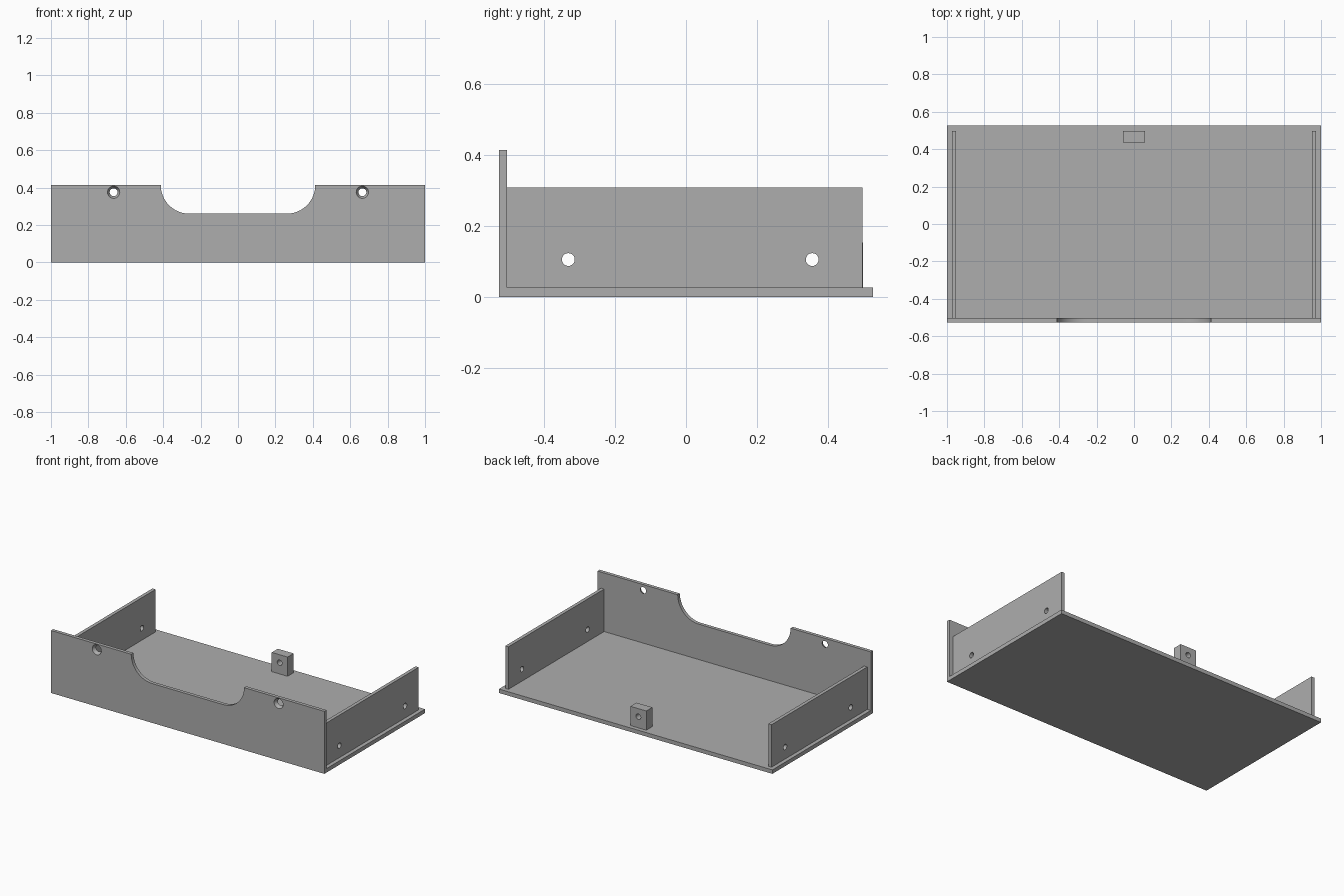
import bpy, bmesh, math
from mathutils import Matrix

if "Cube" in bpy.data.objects:
    bpy.data.objects.remove(bpy.data.objects["Cube"])

W, D = 1.0, 0.526          # half width and half depth
T = 0.026                  # floor thickness
WALL = 0.023               # wall thickness
FRONT_H, SIDE_H = 0.413, 0.307

grey = bpy.data.materials.new("grey plastic")
grey.diffuse_color = (0.42, 0.42, 0.42, 1)
grey.use_nodes = True
grey.node_tree.nodes["Principled BSDF"].inputs["Base Color"].default_value = grey.diffuse_color


def finish(name, bm):
    bmesh.ops.recalc_face_normals(bm, faces=bm.faces)
    mesh = bpy.data.meshes.new(name)
    bm.to_mesh(mesh)
    bm.free()
    mesh.materials.append(grey)
    ob = bpy.data.objects.new(name, mesh)
    bpy.context.collection.objects.link(ob)
    return ob


def box(name, x0, x1, y0, y1, z0, z1):
    bm = bmesh.new()
    m = Matrix.Translation(((x0 + x1) / 2, (y0 + y1) / 2, (z0 + z1) / 2)) \
        @ Matrix.Diagonal((x1 - x0, y1 - y0, z1 - z0, 1))
    bmesh.ops.create_cube(bm, size=1, matrix=m)
    return finish(name, bm)


def drill(ob, centre, axis, r0, r1, length):
    """Cut a round or tapered hole; r0 is on the low side of the axis."""
    bm = bmesh.new()
    turn = Matrix.Rotation(math.pi / 2, 4, 'Y') if axis == 'X' \
        else Matrix.Rotation(-math.pi / 2, 4, 'X')
    bmesh.ops.create_cone(bm, cap_ends=True, segments=32, radius1=r0, radius2=r1,
                          depth=length, matrix=Matrix.Translation(centre) @ turn)
    cutter = finish("hole_cutter", bm)
    mod = ob.modifiers.new("hole", 'BOOLEAN')
    mod.operation, mod.solver, mod.object = 'DIFFERENCE', 'EXACT', cutter
    bpy.context.view_layer.objects.active = ob
    bpy.ops.object.modifier_apply(modifier=mod.name)
    bpy.data.objects.remove(cutter)


def smooth(ob):
    bpy.ops.object.select_all(action='DESELECT')
    ob.select_set(True)
    bpy.context.view_layer.objects.active = ob
    bpy.ops.object.shade_smooth_by_angle(angle=math.radians(30))


# Floor plate
box("floor", -W, W, -D, D, 0, T)

# Front wall: right half of the outline with the rounded notch, then mirrored
R, NOTCH = 0.153, 0.413
half = [(W, T), (W, FRONT_H)]
for i in range(17):
    a = math.pi / 2 * i / 16
    half.append((NOTCH - R + R * math.cos(a), FRONT_H - R * math.sin(a)))
outline = half + [(-x, z) for x, z in reversed(half)]
bm = bmesh.new()
face = bm.faces.new([bm.verts.new((x, -D, z)) for x, z in outline])
ext = bmesh.ops.extrude_face_region(bm, geom=[face])
bmesh.ops.translate(bm, vec=(0, WALL, 0),
                    verts=[v for v in ext["geom"] if isinstance(v, bmesh.types.BMVert)])
front = finish("front_wall", bm)

# Countersunk screw holes, wide at the outside; cutter overshoots both faces
slope, over = (0.021 - 0.033) / WALL, 0.005
for s in (-1, 1):
    drill(front, (s * 0.665, -D + WALL / 2, 0.375), 'Y',
          0.033 - slope * over, 0.021 + slope * over, WALL + 2 * over)
smooth(front)

# Side walls, each with two round holes
for s, name in ((-1, "left_wall"), (1, "right_wall")):
    x0, x1 = sorted((s * 0.951, s * 0.974))
    wall = box(name, x0, x1, -D + WALL, 0.497, T, SIDE_H)
    for y in (-0.331, 0.355):
        drill(wall, (s * 0.9625, y, 0.105), 'X', 0.018, 0.018, 0.1)
    smooth(wall)

# Rear fixing block with a hole
block = box("rear_block", -0.058, 0.058, 0.435, 0.498, T, 0.153)
drill(block, (0, 0.4665, 0.1), 'Y', 0.018, 0.018, 0.2)
smooth(block)
